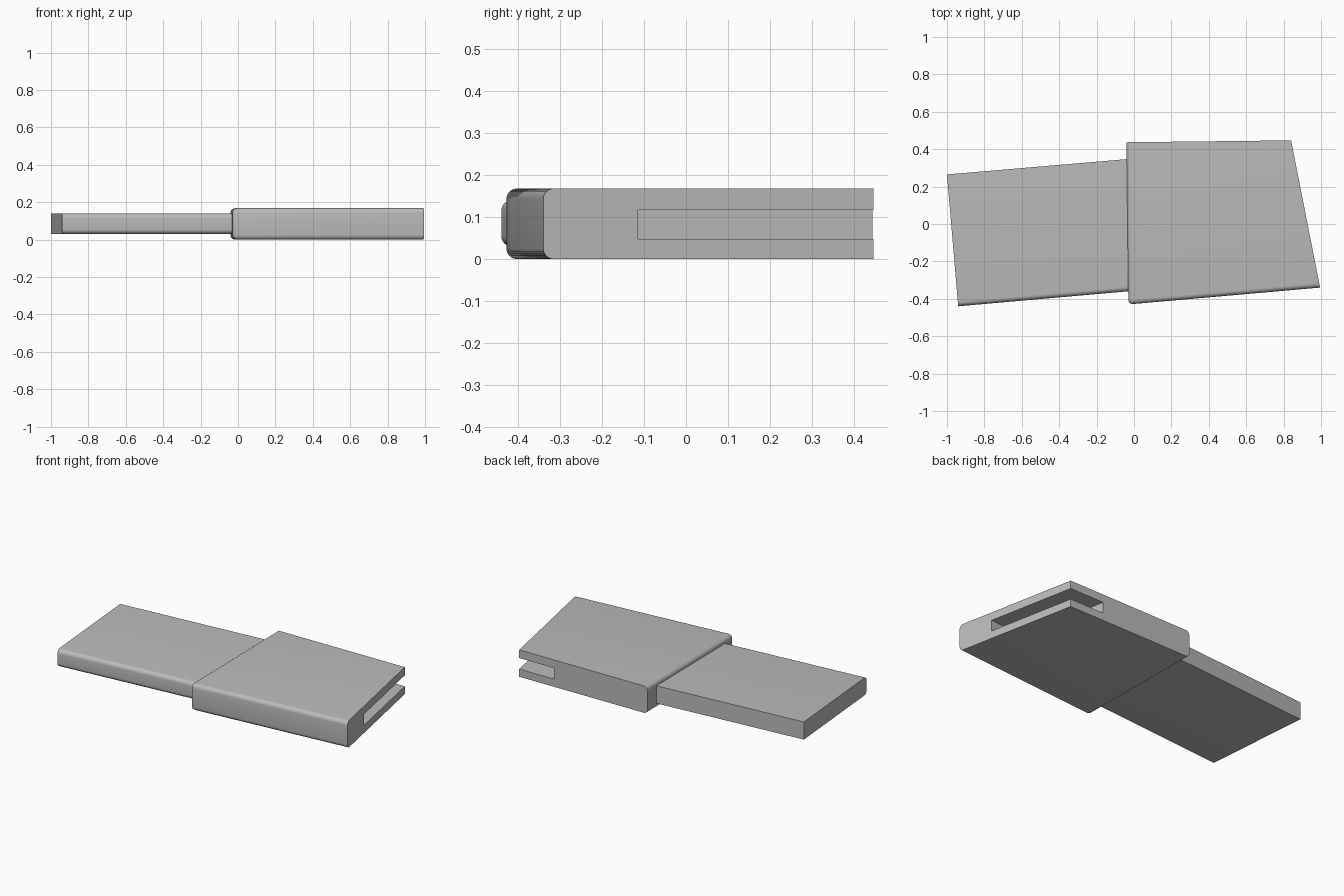
import bpy, bmesh, math

cube = bpy.data.objects.get("Cube")
if cube:
    bpy.data.objects.remove(cube, do_unlink=True)

GREY = (0.5, 0.5, 0.5, 1)
grey = bpy.data.materials.new("plain grey")
grey.use_nodes = True
grey.diffuse_color = GREY
grey.node_tree.nodes["Principled BSDF"].inputs["Base Color"].default_value = GREY


def slab(name, outline, z0, z1, round_sides=(), radius=0.025):
    """Prism over a plan outline; side i runs from outline point i to i + 1."""
    bm = bmesh.new()
    low = [bm.verts.new((x, y, z0)) for x, y in outline]
    high = [bm.verts.new((x, y, z1)) for x, y in outline]
    n = len(outline)
    bm.faces.new(low[::-1])
    bm.faces.new(high)
    for i in range(n):
        j = (i + 1) % n
        bm.faces.new((low[i], low[j], high[j], high[i]))
    # Round the top and bottom of chosen sides, and the corners between them
    edges = [bm.edges.get((ring[i], ring[(i + 1) % n]))
             for i in round_sides for ring in (low, high)]
    edges += [bm.edges.get((low[i], high[i]))
              for i in round_sides if (i - 1) % n in round_sides]
    if edges:
        bmesh.ops.bevel(bm, geom=edges, offset=radius, segments=6,
                        profile=0.5, affect='EDGES')
    bmesh.ops.recalc_face_normals(bm, faces=bm.faces)
    mesh = bpy.data.meshes.new(name)
    bm.to_mesh(mesh)
    bm.free()
    mesh.materials.append(grey)
    obj = bpy.data.objects.new(name, mesh)
    bpy.context.collection.objects.link(obj)
    return obj


# Thin tongue with a rounded front edge
tongue = slab("tongue", [(-0.94, -0.44), (0.0, -0.357), (0.0, 0.35), (-1, 0.265)],
              0.03, 0.14, round_sides=(0,))

# Thick sleeve, rounded along its front and inner end
sleeve = slab("sleeve", [(-0.03, -0.43), (0.995, -0.34), (0.84, 0.447), (-0.04, 0.437)],
              0, 0.168, round_sides=(0, 3))

# Slot through the slanted end, open at the back
cutter = slab("slot_cutter", [(0.71, -0.135), (1.2, -0.092), (1.1, 0.6), (0.57, 0.6)],
              0.048, 0.117)
cutter.hide_render = True
cutter.hide_viewport = True
cut = sleeve.modifiers.new("slot", 'BOOLEAN')
cut.operation = 'DIFFERENCE'
cut.solver = 'EXACT'
cut.object = cutter

# Smooth the rounded edges, keep the corners crisp
for obj in (tongue, sleeve):
    bpy.ops.object.select_all(action='DESELECT')
    obj.select_set(True)
    bpy.context.view_layer.objects.active = obj
    bpy.ops.object.shade_smooth_by_angle(angle=math.radians(30))
